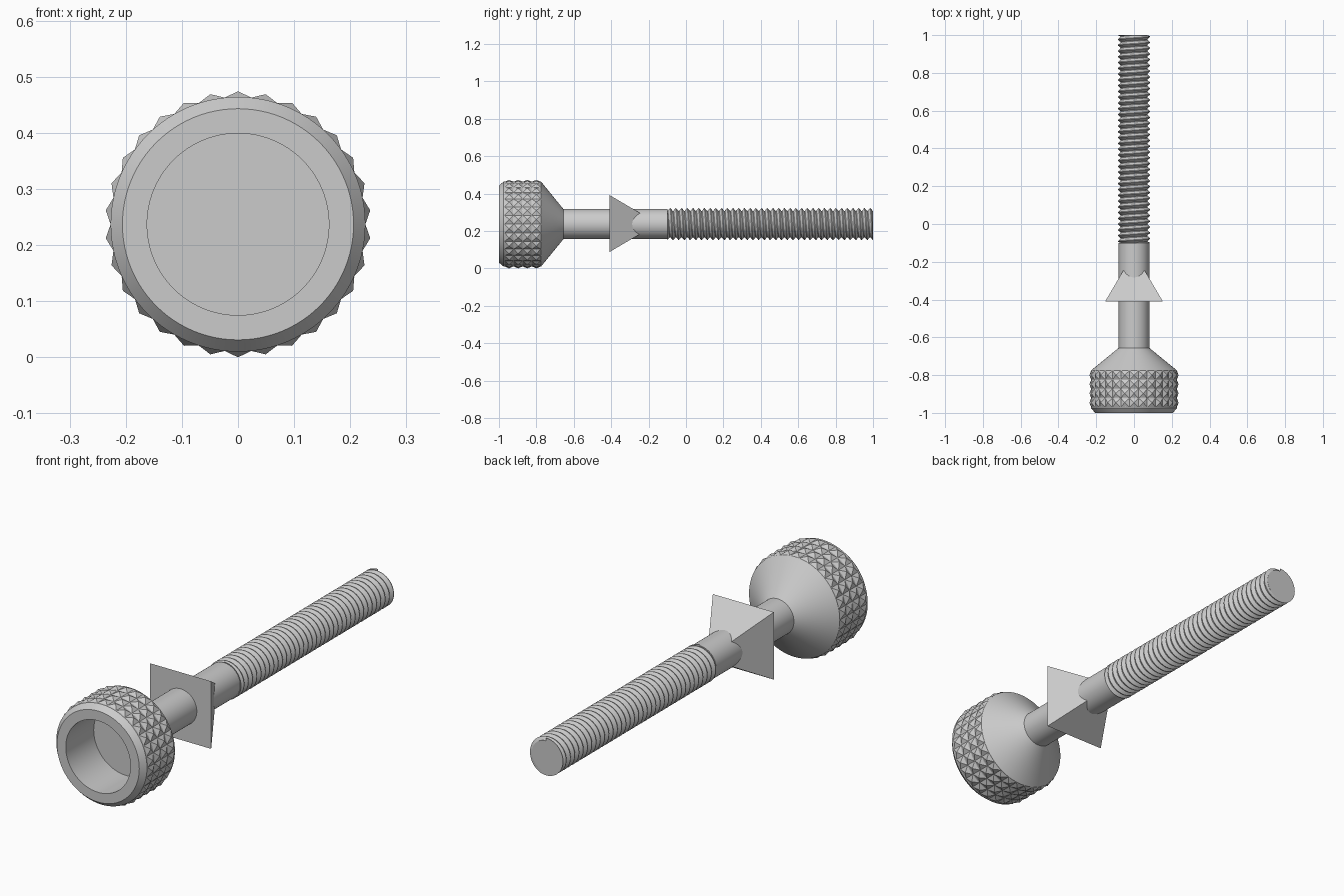
import bpy, bmesh
from math import sin, cos, pi, radians
from mathutils import Matrix, Vector

AXIS_Z = 0.237      # height of the screw axis
TIP_R = 0.237       # knurl tips
BASE_R = 0.227      # knurl valleys

cube = bpy.data.objects.get("Cube")
if cube:
    bpy.data.objects.remove(cube, do_unlink=True)

steel = bpy.data.materials.new("grey_metal")
steel.use_nodes = True
GREY = (0.6, 0.6, 0.6, 1)
steel.diffuse_color = GREY
steel.node_tree.nodes["Principled BSDF"].inputs["Base Color"].default_value = GREY


def polar(r, angle, y):
    """Point around the screw axis; angle 0 points up."""
    return Vector((r * sin(angle), y, AXIS_Z + r * cos(angle)))


def finish(name, bm, smooth=True):
    bmesh.ops.recalc_face_normals(bm, faces=bm.faces)
    mesh = bpy.data.meshes.new(name)
    bm.to_mesh(mesh)
    bm.free()
    obj = bpy.data.objects.new(name, mesh)
    bpy.context.collection.objects.link(obj)
    mesh.materials.append(steel)
    if smooth:
        bpy.ops.object.select_all(action="DESELECT")
        obj.select_set(True)
        bpy.context.view_layer.objects.active = obj
        bpy.ops.object.shade_smooth_by_angle(angle=radians(25))
    return obj


def lathe(name, profile, steps=96):
    """Revolve (radius, y) points about the screw axis."""
    bm = bmesh.new()
    verts = [bm.verts.new(polar(r, 0, y)) for r, y in profile]
    edges = [bm.edges.new(pair) for pair in zip(verts, verts[1:])]
    bmesh.ops.spin(bm, geom=verts + edges, cent=(0, 0, AXIS_Z), axis=(0, 1, 0),
                   angle=2 * pi, steps=steps)
    bmesh.ops.remove_doubles(bm, verts=bm.verts, dist=1e-5)
    return finish(name, bm)


# Hollow knob with chamfered rim and conical back
lathe("knob", [(0, -0.8), (0.162, -0.8), (0.162, -1), (0.206, -1),
               (BASE_R, -0.975), (BASE_R, -0.775), (0.08, -0.655), (0, -0.655)])

# Plain shank and the core under the thread
lathe("shank", [(0, -0.66), (0.081, -0.66), (0.081, -0.1), (0, -0.1)], 64)
lathe("thread_core", [(0, -0.11), (0.071, -0.11), (0.071, 1), (0, 1)], 64)

# Knurling: rows of small square pyramids
COLUMNS, ROWS, FIRST, PITCH = 30, 4, -0.97, 0.0485
bm = bmesh.new()
step = 2 * pi / COLUMNS
for row in range(ROWS):
    y = FIRST + row * PITCH
    for col in range(COLUMNS):
        a = col * step
        corners = [bm.verts.new(polar(BASE_R, a + da * step / 2, y + dy * PITCH))
                   for da, dy in ((-1, 0), (1, 0), (1, 1), (-1, 1))]
        tip = bm.verts.new(polar(TIP_R, a, y + PITCH / 2))
        for i in range(4):
            bm.faces.new((corners[i], corners[(i + 1) % 4], tip))
bmesh.ops.remove_doubles(bm, verts=bm.verts, dist=1e-5)
finish("knurling", bm, smooth=False)

# Helical V thread, trimmed flat at both ends
START, END, TURNS, SEGMENTS = -0.1, 1.0, 36, 40
lead = (END - START) / TURNS
bm = bmesh.new()
previous = None
for i in range((TURNS + 1) * SEGMENTS + 1):
    a = 2 * pi * i / SEGMENTS
    y = START + lead * (i / SEGMENTS - 1)
    section = [bm.verts.new(polar(r, a, min(max(y + k * lead, START), END)))
               for r, k in ((0.069, 0), (0.085, 0.45), (0.085, 0.55), (0.069, 1))]
    if previous:
        for j in range(3):
            bm.faces.new((previous[j], previous[j + 1], section[j + 1], section[j]))
    previous = section
finish("thread", bm)

# Square pyramid around the shank, pointing backward
bm = bmesh.new()
place = (Matrix.Translation((0, -0.28, AXIS_Z + 0.003))
         @ Matrix.Rotation(radians(-90), 4, "X") @ Matrix.Rotation(radians(45), 4, "Z"))
bmesh.ops.create_cone(bm, cap_ends=True, segments=4, radius1=0.216, radius2=0,
                      depth=0.26, matrix=place)
finish("pyramid_collar", bm, smooth=False)
